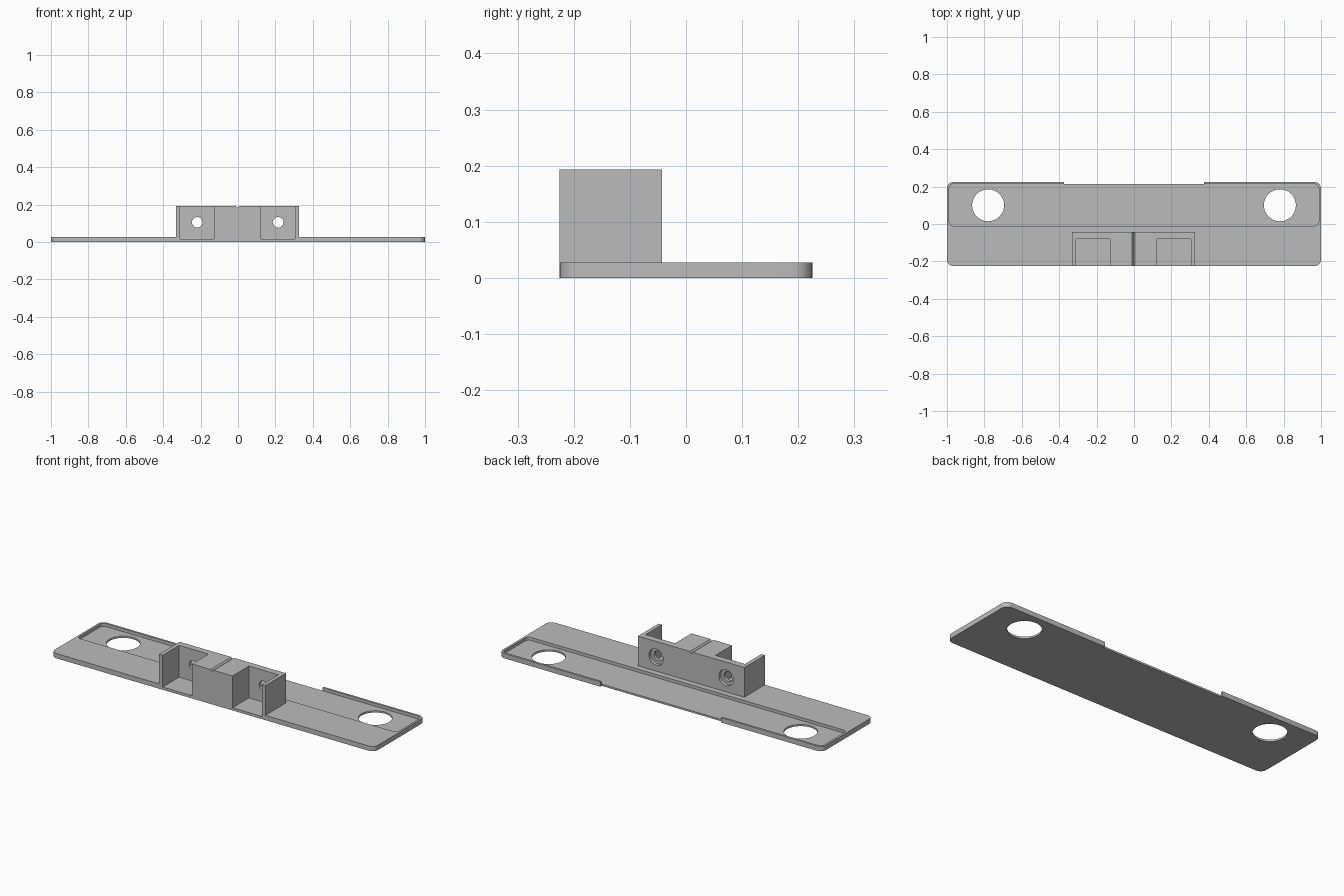
import bpy, bmesh, math
from mathutils import Matrix

if "Cube" in bpy.data.objects:
    bpy.data.objects.remove(bpy.data.objects["Cube"])

grey = bpy.data.materials.new("light grey")
grey.diffuse_color = (0.5, 0.5, 0.5, 1)
grey.use_nodes = True
grey.node_tree.nodes["Principled BSDF"].inputs["Base Color"].default_value = grey.diffuse_color


def finish(bm, name):
    bmesh.ops.recalc_face_normals(bm, faces=bm.faces)
    me = bpy.data.meshes.new(name)
    bm.to_mesh(me)
    bm.free()
    me.materials.append(grey)
    ob = bpy.data.objects.new(name, me)
    bpy.context.collection.objects.link(ob)
    return ob


def box(name, x0, x1, y0, y1, z0, z1, radius=0.0):
    """Box with optionally rounded upright edges."""
    bm = bmesh.new()
    m = Matrix.Translation(((x0 + x1) / 2, (y0 + y1) / 2, (z0 + z1) / 2))
    m = m @ Matrix.Diagonal((x1 - x0, y1 - y0, z1 - z0, 1))
    bmesh.ops.create_cube(bm, size=1, matrix=m)
    if radius:
        upright = [e for e in bm.edges
                   if abs(e.verts[0].co.z - e.verts[1].co.z) > 1e-4]
        bmesh.ops.bevel(bm, geom=upright, offset=radius, segments=8,
                        profile=0.5, affect='EDGES')
    return finish(bm, name)


def cylinder(name, centre, radius, depth, along_y=False, segments=48):
    bm = bmesh.new()
    m = Matrix.Translation(centre)
    if along_y:
        m = m @ Matrix.Rotation(math.pi / 2, 4, 'X')
    bmesh.ops.create_cone(bm, cap_ends=True, segments=segments, radius1=radius,
                          radius2=radius, depth=depth, matrix=m)
    return finish(bm, name)


def combine(target, other, operation):
    mod = target.modifiers.new("combine", 'BOOLEAN')
    mod.operation = operation
    mod.solver = 'EXACT'
    mod.object = other
    bpy.context.view_layer.objects.active = target
    bpy.ops.object.modifier_apply(modifier=mod.name)
    bpy.data.objects.remove(other)


TOP, PLATE, FLOOR = 0.193, 0.027, 0.010
FRONT, BACK = -0.225, 0.225

# Base plate with rounded corners and a shallow tray along the rear half
plate = box("mounting_plate", -1, 1, FRONT, BACK, 0, PLATE, 0.035)
combine(plate, box("tray", -0.988, 0.988, -0.01, 0.213, FLOOR, 0.1, 0.022), 'DIFFERENCE')
# Gap in the rear lip
combine(plate, box("lip_gap", -0.373, 0.373, 0.213, 0.3, -0.1, 0.1), 'DIFFERENCE')
# Large round openings
for s in (-1, 1):
    combine(plate, cylinder("opening", (s * 0.78, 0.1, 0), 0.0855, 0.3, segments=64), 'DIFFERENCE')

# Upright block at the front
combine(plate, box("block", -0.331, 0.327, FRONT, -0.043, 0.005, TOP), 'UNION')
for x0, x1 in ((-0.309, -0.127), (0.124, 0.306)):
    # Pocket open at front and top, sunk a little into the plate
    combine(plate, box("pocket", x0, x1, -0.3, -0.08, 0.015, 0.3), 'DIFFERENCE')
    # Screw hole with a counterbore at the back
    xc = (x0 + x1) / 2
    combine(plate, cylinder("screw_hole", (xc, -0.06, 0.105), 0.028, 0.1, True), 'DIFFERENCE')
    combine(plate, cylinder("counterbore", (xc, -0.012, 0.105), 0.045, 0.1, True), 'DIFFERENCE')

# V groove across the top of the block
bm = bmesh.new()
section = [(-0.012, TOP), (0.006, TOP), (0.006, 0.25), (-0.012, 0.25)]
section.insert(1, (-0.003, TOP - 0.010))
face = bm.faces.new([bm.verts.new((x, -0.3, z)) for x, z in section])
ext = bmesh.ops.extrude_face_region(bm, geom=[face])
bmesh.ops.translate(bm, vec=(0, 0.3, 0),
                    verts=[v for v in ext["geom"] if isinstance(v, bmesh.types.BMVert)])
combine(plate, finish(bm, "groove"), 'DIFFERENCE')

# Smooth the round walls, keep the edges sharp
bpy.ops.object.select_all(action='DESELECT')
plate.select_set(True)
bpy.context.view_layer.objects.active = plate
bpy.ops.object.shade_smooth_by_angle(angle=math.radians(30))
